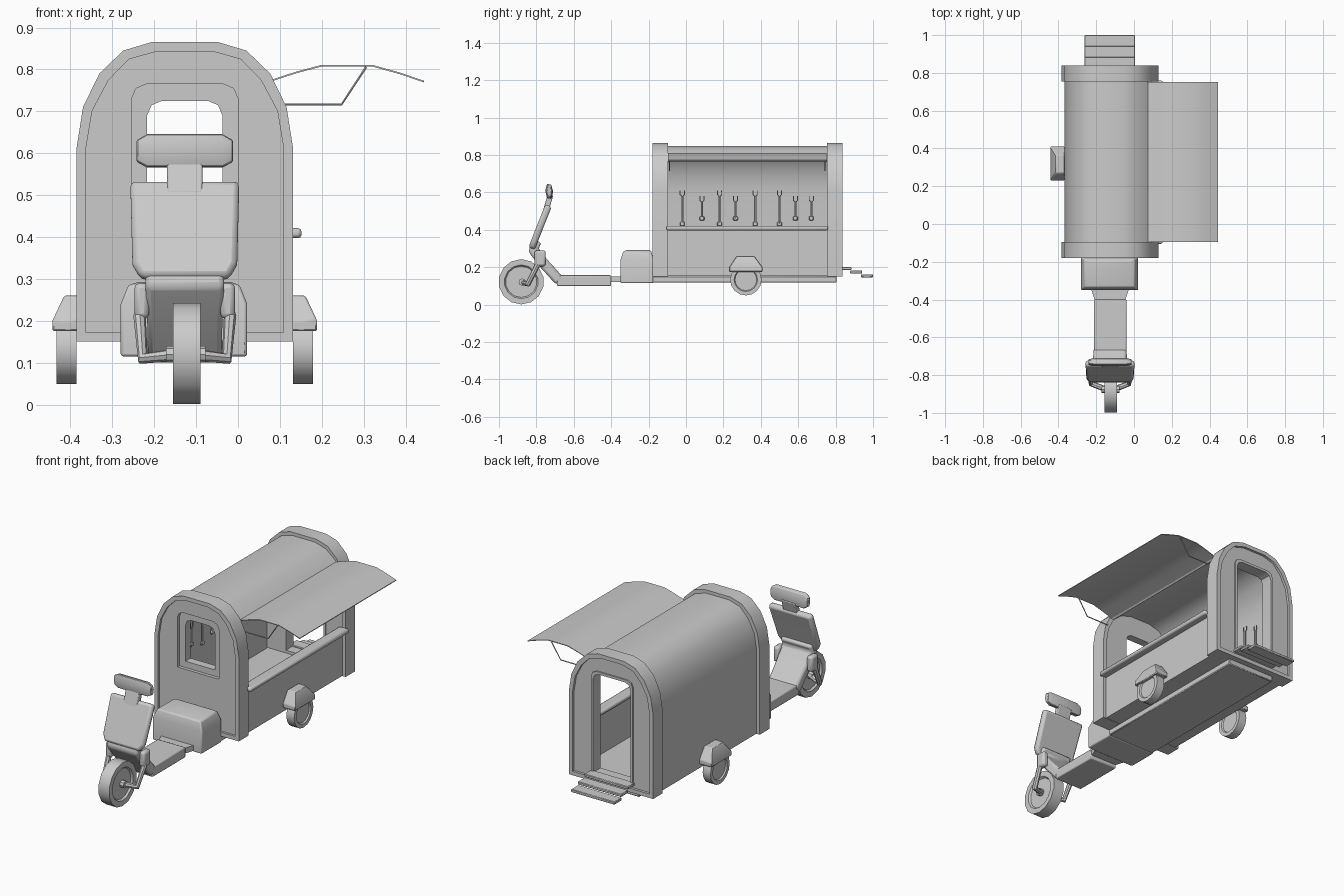
import bpy, bmesh, math
from mathutils import Vector

if "Cube" in bpy.data.objects:
    bpy.data.objects.remove(bpy.data.objects["Cube"])

CX = -0.127  # centre line of the vehicle


def finish(ob, bevel=0, segs=2):
    bpy.ops.object.select_all(action='DESELECT')
    bpy.context.view_layer.objects.active = ob
    ob.select_set(True)
    if ob.type == 'CURVE':
        bpy.ops.object.convert(target='MESH')
        ob = bpy.context.object
    if bevel:
        m = ob.modifiers.new("Bevel", 'BEVEL')
        m.width, m.segments = bevel, segs
    bpy.ops.object.shade_smooth_by_angle(angle=math.radians(32))
    return ob


def from_bmesh(name, bm, bevel=0, segs=2):
    bmesh.ops.recalc_face_normals(bm, faces=bm.faces)
    me = bpy.data.meshes.new(name)
    bm.to_mesh(me)
    bm.free()
    ob = bpy.data.objects.new(name, me)
    bpy.context.collection.objects.link(ob)
    return finish(ob, bevel, segs)


def loft(name, rings, bevel=0, segs=2):
    """Skin closed rings of points and cap both ends."""
    bm = bmesh.new()
    vs = [[bm.verts.new(p) for p in r] for r in rings]
    n = len(vs[0])
    for a, b in zip(vs, vs[1:]):
        for i in range(n):
            bm.faces.new((a[i], a[(i + 1) % n], b[(i + 1) % n], b[i]))
    bm.faces.new(vs[0])
    bm.faces.new(vs[-1])
    return from_bmesh(name, bm, bevel, segs)


def rect(x0, x1, y0, y1, z):
    return [(x0, y0, z), (x1, y0, z), (x1, y1, z), (x0, y1, z)]


def box(name, x, y, z, bevel=0, segs=2):
    return loft(name, [rect(*x, *y, z[0]), rect(*x, *y, z[1])], bevel, segs)


def extrude_xz(name, pts, y0, y1):
    return loft(name, [[(x, y, z) for x, z in pts] for y in (y0, y1)])


def plate(name, loops, y0, y1, bevel=0.0):
    """Flat xz plate; the first loop is the outline, the rest are holes."""
    cu = bpy.data.curves.new(name, 'CURVE')
    cu.dimensions, cu.fill_mode = '2D', 'BOTH'
    cu.extrude = (y1 - y0) / 2 - bevel
    cu.bevel_depth, cu.bevel_resolution, cu.offset = bevel, 0, -bevel
    for pts in loops:
        sp = cu.splines.new('POLY')
        sp.points.add(len(pts) - 1)
        for p, (x, z) in zip(sp.points, pts):
            p.co = (x, z, 0, 1)
        sp.use_cyclic_u = True
    ob = bpy.data.objects.new(name, cu)
    ob.location.y, ob.rotation_euler.x = (y0 + y1) / 2, math.pi / 2
    bpy.context.collection.objects.link(ob)
    return finish(ob)


def tube(name, pts, r, res=2):
    cu = bpy.data.curves.new(name, 'CURVE')
    cu.dimensions, cu.bevel_depth, cu.bevel_resolution = '3D', r, res
    cu.use_fill_caps = True
    sp = cu.splines.new('POLY')
    sp.points.add(len(pts) - 1)
    for p, c in zip(sp.points, pts):
        p.co = (*c, 1)
    ob = bpy.data.objects.new(name, cu)
    bpy.context.collection.objects.link(ob)
    return finish(ob)


def wheel(name, x, y, z, r, width, sides):
    bm = bmesh.new()
    rings = [[bm.verts.new((x + s * width / 2, y + r * math.sin(2 * math.pi * i / sides),
                            z + r * math.cos(2 * math.pi * i / sides)))
              for i in range(sides)] for s in (-1, 1)]
    for i in range(sides):
        j = (i + 1) % sides
        bm.faces.new((rings[0][i], rings[0][j], rings[1][j], rings[1][i]))
    caps = [bm.faces.new(r_) for r_ in rings]
    bmesh.ops.recalc_face_normals(bm, faces=bm.faces)
    bmesh.ops.inset_individual(bm, faces=caps, thickness=r * 0.25, depth=0)
    bmesh.ops.inset_individual(bm, faces=caps, thickness=r * 0.06, depth=-width * 0.15)
    return from_bmesh(name, bm)


# arch half profile (half width, height), mirrored about the centre line
ARCH = [(0.258, 0.15), (0.258, 0.615), (0.243, 0.71), (0.204, 0.79), (0.147, 0.845), (0.08, 0.865)]


def arch(d, base=None):
    half = [(w - d * (1 if i < 4 else 0.6), z - d * (0, 0.15, .4, .7, .95, 1)[i]) for i, (w, z) in enumerate(ARCH)]
    if base is not None:
        half[0] = (half[0][0], base)
    return [(CX + w, z) for w, z in half] + [(CX - w, z) for w, z in reversed(half)]


def opening(w, z0, z1, c=0.035):
    half = [(w, z0), (w, z1 - c), (w - c * 0.3, z1 - c * 0.3), (w - c, z1)]
    return [(CX + a, z) for a, z in half] + [(CX - a, z) for a, z in reversed(half)]


# end walls: arched rims with recessed panels
door, window = opening(0.127, 0.19, 0.76), opening(0.127, 0.455, 0.765)
plate("front_rim", [arch(0), arch(0.022, 0.172)], -0.18, -0.095)
plate("rear_rim", [arch(0), arch(0.022, 0.172)], 0.755, 0.838)
plate("front_panel", [arch(0.021, 0.17), window], -0.168, -0.105)
plate("rear_panel", [arch(0.021, 0.17), door], 0.768, 0.824)
plate("window_frame", [opening(0.128, 0.454, 0.766), opening(0.09, 0.49, 0.725)], -0.15, -0.105)
plate("door_frame", [opening(0.128, 0.188, 0.761), opening(0.115, 0.195, 0.747)], 0.765, 0.832)

# curved body shell: closed left wall and roof, low right wall
outer, inner = arch(0.018, 0.175), arch(0.03, 0.175)
extrude_xz("roof_and_left_wall",
           [(0.075, 0.774)] + outer[4:] + inner[:3:-1] + [(0.065, 0.765)], -0.1, 0.76)
box("right_wall", (0.1, 0.112), (-0.1, 0.76), (0.175, 0.41))
box("floor", (-0.367, 0.112), (-0.12, 0.78), (0.152, 0.178))
box("counter_rail", (0.09, 0.152), (-0.105, 0.76), (0.397, 0.421), 0.009)

# awning and its bent stays
AWN = [(0.075, 0.774), (0.14, 0.795), (0.2, 0.811), (0.32, 0.811), (0.385, 0.793), (0.444, 0.773)]
extrude_xz("awning", AWN + [(x, z - 0.004) for x, z in reversed(AWN)], -0.095, 0.752)
for i, y in enumerate((-0.088, 0.744)):
    tube(f"awning_stay_{i}", [(0.105, y, 0.716), (0.247, y, 0.716), (0.306, y, 0.806)], 0.003, 1)

# utensils hanging on the left wall
for i, (y, tall) in enumerate([(-0.02, 1), (0.085, 0), (0.18, 1), (0.265, 0), (0.37, 1), (0.5, 1), (0.585, 0), (0.67, 0)]):
    top, low, x = (0.61, 0.43, -0.343) if tall else (0.58, 0.46, -0.343)
    tube(f"utensil_handle_{i}", [(x, y, low), (x, y, top - 0.03)], 0.007, 1)
    box(f"utensil_head_{i}", (x - 0.006, x + 0.006), (y - 0.013, y + 0.013), (low - 0.01, low + 0.012), 0.004, 1)
    for s in (-1, 1):
        tube(f"utensil_prong_{i}", [(x, y, top - 0.035), (x, y + s * 0.011, top - 0.022), (x, y + s * 0.011, top)], 0.003, 1)

# chassis, seat box and rear steps
box("chassis", (-0.277, 0.02), (-0.35, 0.805), (0.118, 0.152), 0.004, 1)
loft("seat_box", [rect(-0.28, 0.022, -0.35, -0.175, 0.115), rect(-0.28, 0.022, -0.35, -0.175, 0.24),
                  rect(-0.262, 0.004, -0.335, -0.185, 0.285), rect(-0.24, -0.015, -0.315, -0.195, 0.292)], 0.008)
loft("seat_front_taper", [[(CX + s * w, y, z) for s, z in ((-1, 0.12), (1, 0.12), (1, 0.15), (-1, 0.15))]
                          for y, w in ((-0.345, 0.1), (-0.405, 0.08))])
for i in range(3):
    box(f"step_{i}", (-0.262, 0.006), (0.82 + i * 0.058, 0.884 + i * 0.058),
        (0.186 - i * 0.02, 0.202 - i * 0.02), 0.003, 1)

# rear wheels with faceted fenders
for side, s in (("left", -1), ("right", 1)):
    def fx(d):
        return CX + s * d
    wheel(f"{side}_rear_wheel", fx(0.282), 0.32, 0.133, 0.084, 0.048, 16)
    loft(f"{side}_fender", [rect(fx(0.24), fx(0.316), 0.23, 0.41, 0.175), rect(fx(0.24), fx(0.316), 0.23, 0.41, 0.2),
                            rect(fx(0.24), fx(0.288), 0.27, 0.366, 0.26)], 0.004, 1)

# scooter footboard and bent leg shield
box("footboard", (-0.212, -0.04), (-0.69, -0.4), (0.1, 0.157), 0.006)


def sheet(name, path, thick, bevel):
    rings = []
    for i, (y, z, w) in enumerate(path):
        a, b = path[max(i - 1, 0)], path[min(i + 1, len(path) - 1)]
        t = Vector((0, b[0] - a[0], b[1] - a[1])).normalized()
        n = Vector((0, -t.z, t.y)) * thick / 2
        rings.append([(CX + sx * w, y + sn * n.y, z + sn * n.z)
                      for sx, sn in ((-1, -1), (1, -1), (1, 1), (-1, 1))])
    return loft(name, rings, bevel)


sheet("leg_shield_lower", [(-0.675, 0.126, 0.088), (-0.76, 0.22, 0.09), (-0.815, 0.29, 0.094), (-0.8, 0.34, 0.094)], 0.055, 0.012)
sheet("leg_shield_upper", [(-0.825, 0.30, 0.105), (-0.812, 0.335, 0.125), (-0.735, 0.53, 0.13)], 0.036, 0.013)
sheet("steering_stem", [(-0.75, 0.5, 0.042), (-0.725, 0.585, 0.042)], 0.03, 0.004)
# handlebar with tapered ends
loft("handlebar", [[(CX + x, -0.731 + dy * k, 0.605 + dz * k) for dy, dz in
                    ((-0.012, 0.041), (0.01, 0.036), (0.021, 0.0), (0.012, -0.04), (-0.012, -0.036), (-0.022, 0.004))]
                   for x, k in ((-0.115, 0.65), (-0.09, 1), (0.09, 1), (0.115, 0.65))], 0.003, 1)

# front wheel, fork and axle
wheel("front_wheel", CX + 0.005, -0.881, 0.122, 0.121, 0.066, 14)
for s in (-1, 1):
    tube(f"fork_arm_{s}", [(CX + s * 0.088, -0.775, 0.27), (CX + s * 0.108, -0.795, 0.21), (CX + s * 0.1, -0.845, 0.11),
                           (CX + s * 0.03, -0.872, 0.118)], 0.015)
    box(f"fork_cover_{s}", (CX + s * 0.085, CX + s * 0.12), (-0.81, -0.75), (0.205, 0.29), 0.012)
tube("front_axle", [(CX - 0.045, -0.875, 0.12), (CX + 0.05, -0.875, 0.12)], 0.02)
